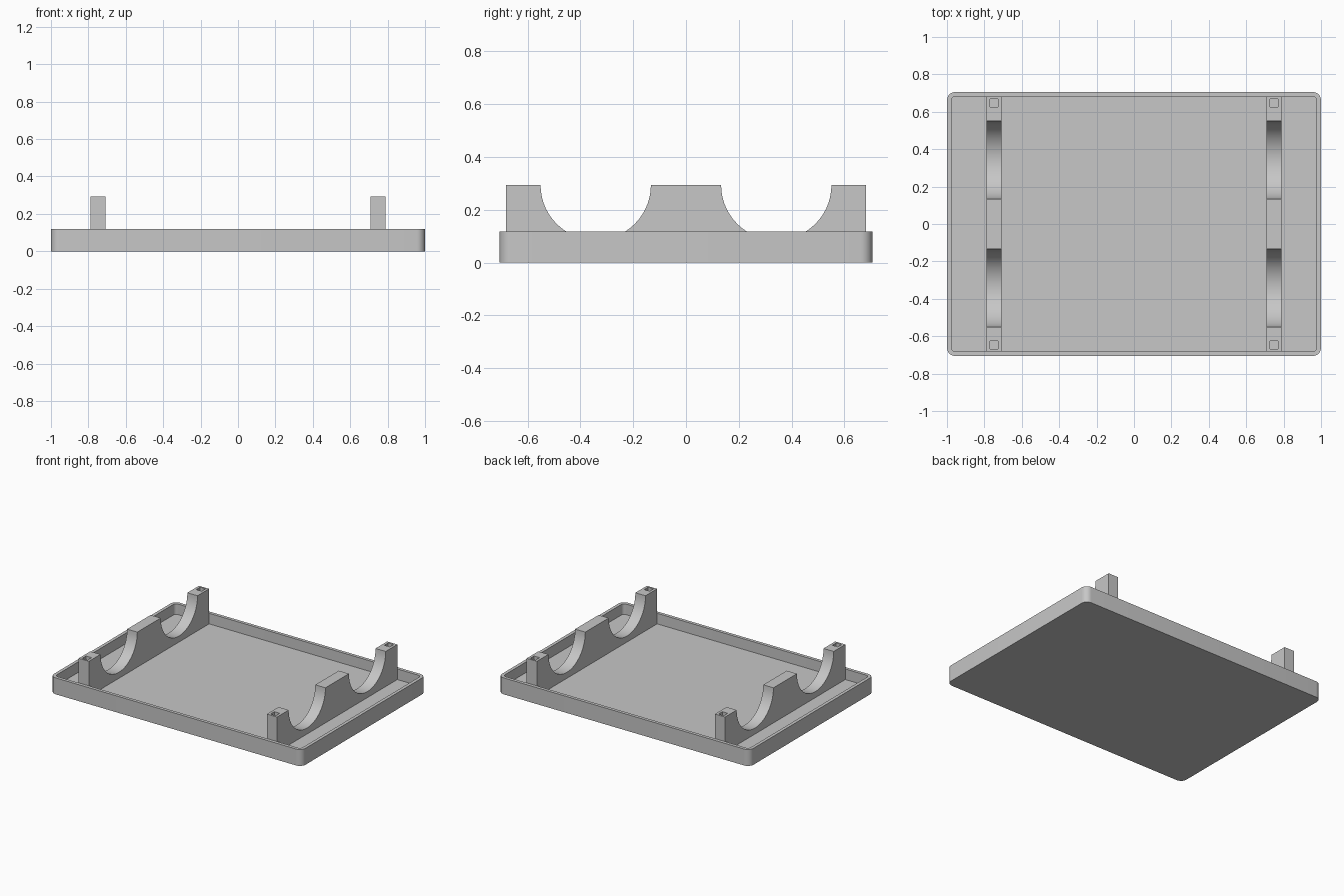
import bpy
import bmesh
from math import sin, cos, pi, radians

if "Cube" in bpy.data.objects:
    bpy.data.objects.remove(bpy.data.objects["Cube"], do_unlink=True)

HALF_X, HALF_Y = 1.0, 0.706
WALL, RIM_Z, FLOOR_Z = 0.0235, 0.118, 0.042
TOP_Z, SADDLE_Y, SADDLE_R = 0.294, 0.342, 0.209
SUPPORT_X, SUPPORT_W = 0.748, 0.081
HOLE_Y, HOLE_HALF, HOLE_DEPTH = 0.647, 0.022, 0.12

grey = bpy.data.materials.new("plain_grey")
grey.use_nodes = True
colour = (0.57, 0.57, 0.57, 1)
grey.diffuse_color = colour
grey.node_tree.nodes["Principled BSDF"].inputs["Base Color"].default_value = colour


def finish(bm, name):
    bmesh.ops.recalc_face_normals(bm, faces=bm.faces)
    mesh = bpy.data.meshes.new(name)
    bm.to_mesh(mesh)
    bm.free()
    mesh.materials.append(grey)
    obj = bpy.data.objects.new(name, mesh)
    bpy.context.collection.objects.link(obj)
    bpy.ops.object.select_all(action='DESELECT')
    obj.select_set(True)
    bpy.context.view_layer.objects.active = obj
    bpy.ops.object.shade_smooth_by_angle(angle=radians(30))
    return obj


def rounded_ring(bm, inset, radius, z, steps=8):
    ring = []
    for corner, (sx, sy) in enumerate([(1, 1), (-1, 1), (-1, -1), (1, -1)]):
        cx = sx * (HALF_X - inset - radius)
        cy = sy * (HALF_Y - inset - radius)
        for i in range(steps + 1):
            a = (corner + i / steps) * pi / 2
            ring.append(bm.verts.new((cx + radius * cos(a), cy + radius * sin(a), z)))
    return ring


# Tray: open box with rounded corners
bm = bmesh.new()
rings = [rounded_ring(bm, 0, 0.045, 0),
         rounded_ring(bm, 0, 0.045, RIM_Z),
         rounded_ring(bm, WALL, 0.022, RIM_Z),
         rounded_ring(bm, WALL, 0.022, FLOOR_Z)]
for low, high in zip(rings, rings[1:]):
    n = len(low)
    for i in range(n):
        j = (i + 1) % n
        bm.faces.new((low[i], low[j], high[j], high[i]))
bm.faces.new(rings[0])
bm.faces.new(rings[-1])
finish(bm, "tray")


# Supports: extruded profile with two half-round saddles
def support(name, x):
    end = HALF_Y - WALL
    base = FLOOR_Z - 0.01
    profile = [(-end, base), (-end, TOP_Z)]
    for centre in (-SADDLE_Y, SADDLE_Y):
        for i in range(29):
            a = pi * (1 + i / 28)
            profile.append((centre + SADDLE_R * cos(a), TOP_Z + SADDLE_R * sin(a)))
    profile += [(end, TOP_Z), (end, base)]

    bm = bmesh.new()
    side = bm.faces.new([bm.verts.new((x - SUPPORT_W / 2, y, z)) for y, z in profile])
    extruded = bmesh.ops.extrude_face_region(bm, geom=[side], use_keep_orig=True)
    moved = [v for v in extruded["geom"] if isinstance(v, bmesh.types.BMVert)]
    bmesh.ops.translate(bm, verts=moved, vec=(SUPPORT_W, 0, 0))
    bmesh.ops.recalc_face_normals(bm, faces=bm.faces)

    # Square blind hole in the top of each end post
    posts = [f for f in bm.faces
             if f.normal.z > 0.9 and abs(f.calc_center_median().y) > 0.56
             and f.calc_center_median().z > TOP_Z - 0.001]
    for face in posts:
        mid = face.calc_center_median()
        hole_y = HOLE_Y if mid.y > 0 else -HOLE_Y
        bmesh.ops.inset_individual(bm, faces=[face], thickness=0.01)
        for v in face.verts:
            v.co.x = x + (HOLE_HALF if v.co.x > mid.x else -HOLE_HALF)
            v.co.y = hole_y + (HOLE_HALF if v.co.y > mid.y else -HOLE_HALF)
        pit = bmesh.ops.extrude_discrete_faces(bm, faces=[face])["faces"][0]
        bmesh.ops.translate(bm, verts=pit.verts[:], vec=(0, 0, -HOLE_DEPTH))
    finish(bm, name)


support("left_support", SUPPORT_X)
support("right_support", -SUPPORT_X)
